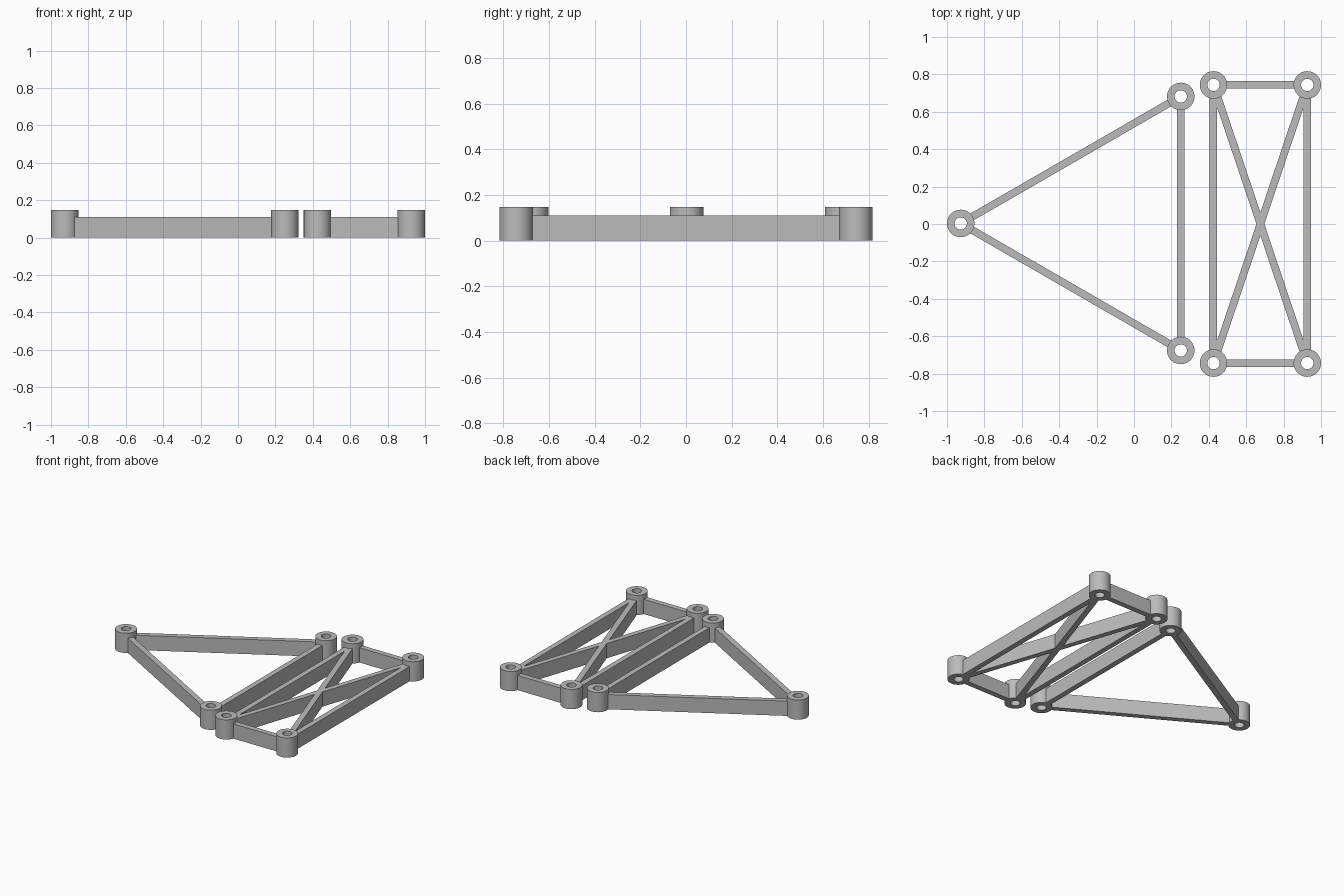
import bpy, bmesh, math
from mathutils import Vector

if "Cube" in bpy.data.objects:
    bpy.data.objects.remove(bpy.data.objects["Cube"])

POST_R, HOLE_R, POST_H = 0.0735, 0.033, 0.147
BAR_W, BAR_H = 0.04, 0.11
SEGMENTS = 48

grey = bpy.data.materials.new("plain grey")
grey.diffuse_color = (0.5, 0.5, 0.5, 1)
grey.use_nodes = True
grey.node_tree.nodes["Principled BSDF"].inputs["Base Color"].default_value = grey.diffuse_color


def finish(name, bm):
    bmesh.ops.recalc_face_normals(bm, faces=bm.faces)
    mesh = bpy.data.meshes.new(name)
    bm.to_mesh(mesh)
    bm.free()
    mesh.materials.append(grey)
    ob = bpy.data.objects.new(name, mesh)
    bpy.context.collection.objects.link(ob)
    return ob


def post(name, centre):
    """Tube: a rectangular wall section spun around the post axis."""
    bm = bmesh.new()
    section = [(HOLE_R, 0), (POST_R, 0), (POST_R, POST_H), (HOLE_R, POST_H)]
    rings = []
    for i in range(SEGMENTS):
        a = 2 * math.pi * i / SEGMENTS
        rings.append([bm.verts.new((centre.x + r * math.cos(a),
                                    centre.y + r * math.sin(a), z)) for r, z in section])
    for i in range(SEGMENTS):
        p, q = rings[i], rings[(i + 1) % SEGMENTS]
        for k in range(4):
            n = (k + 1) % 4
            bm.faces.new((p[k], q[k], q[n], p[n]))
    ob = finish(name, bm)
    bpy.ops.object.select_all(action='DESELECT')
    bpy.context.view_layer.objects.active = ob
    ob.select_set(True)
    bpy.ops.object.shade_smooth_by_angle(angle=math.radians(30))


def bar(name, a, b):
    """Upright flat bar between two posts, ending inside the post walls."""
    d = (b - a).normalized()
    side = Vector((-d.y, d.x)) * BAR_W / 2
    a, b = a + d * 0.052, b - d * 0.052
    bm = bmesh.new()
    base = bm.faces.new([bm.verts.new((p.x, p.y, 0))
                         for p in (a - side, b - side, b + side, a + side)])
    top = bmesh.ops.extrude_face_region(bm, geom=[base])["geom"]
    bmesh.ops.translate(bm, vec=(0, 0, BAR_H),
                        verts=[v for v in top if isinstance(v, bmesh.types.BMVert)])
    finish(name, bm)


def frame(name, nodes, links):
    nodes = [Vector(n) for n in nodes]
    for i, n in enumerate(nodes):
        post(f"{name}_post_{i + 1}", n)
    for i, j in links:
        bar(f"{name}_bar_{i + 1}_{j + 1}", nodes[i], nodes[j])


# Triangular frame on the left
frame("triangle", [(-0.9265, 0.003), (0.25, -0.676), (0.25, 0.682)],
      [(0, 1), (1, 2), (2, 0)])

# Cross-braced rectangular frame on the right
X0, X1, Y = 0.425, 0.9265, 0.7435
frame("rectangle", [(X0, -Y), (X1, -Y), (X1, Y), (X0, Y)],
      [(0, 1), (1, 2), (2, 3), (3, 0), (0, 2), (1, 3)])
